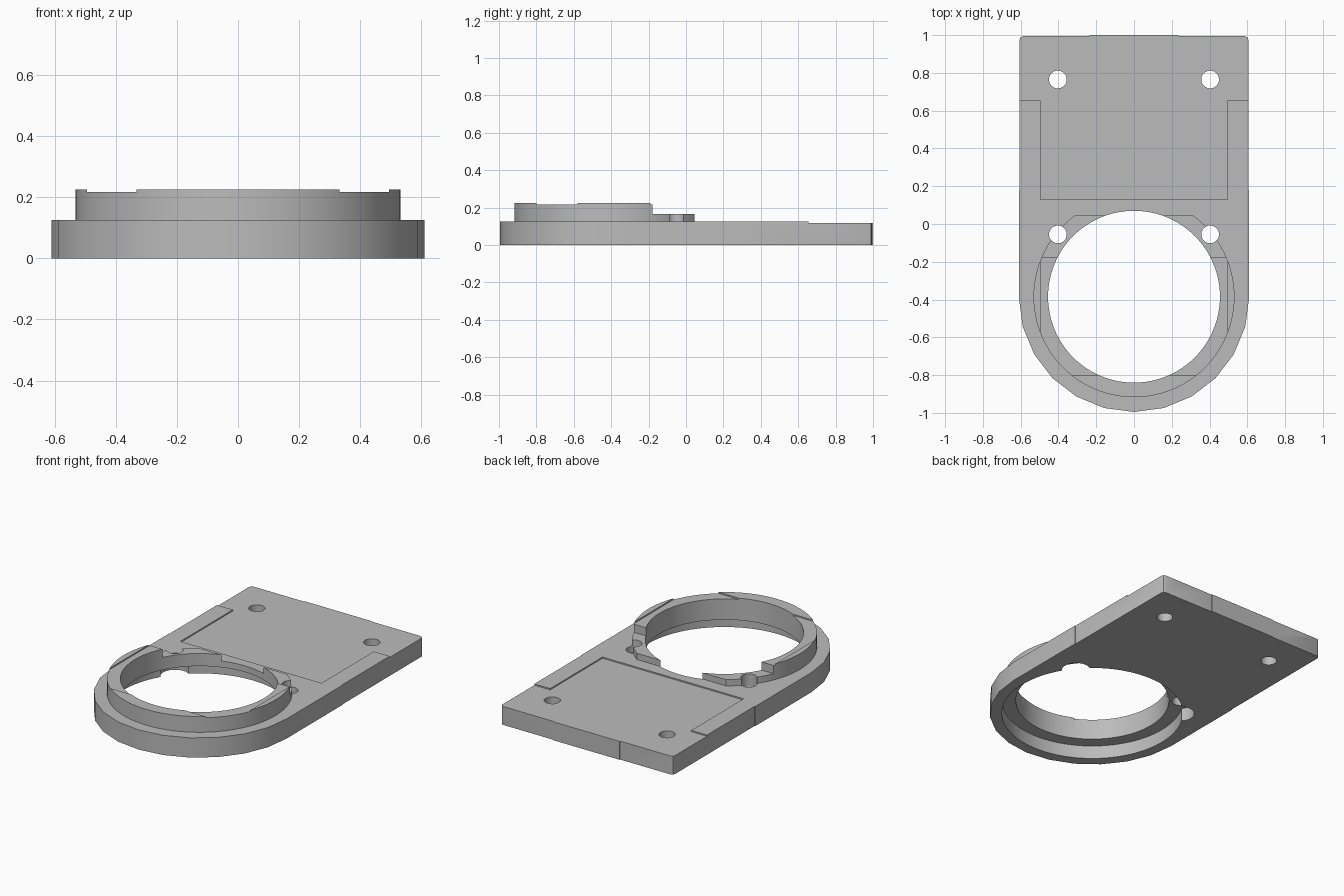
import bpy, bmesh, math

cube = bpy.data.objects.get("Cube")
if cube:
    bpy.data.objects.remove(cube, do_unlink=True)

grey = bpy.data.materials.new("plain_grey")
grey.use_nodes = True
GREY = (0.5, 0.5, 0.5, 1)
grey.diffuse_color = GREY
grey.node_tree.nodes["Principled BSDF"].inputs["Base Color"].default_value = GREY

CENTRE_Y = -0.385
BORE, COLLAR, PLATE = 0.455, 0.532, 0.61
TOP, LEDGE = 0.125, 0.085


def prism(name, outline, z0, z1):
    """Extrude a counter-clockwise outline from z0 to z1."""
    bm = bmesh.new()
    face = bm.faces.new([bm.verts.new((x, y, z0)) for x, y in outline])
    new = bmesh.ops.extrude_face_region(bm, geom=[face])["geom"]
    bmesh.ops.translate(bm, vec=(0, 0, z1 - z0),
                        verts=[v for v in new if isinstance(v, bmesh.types.BMVert)])
    bmesh.ops.recalc_face_normals(bm, faces=bm.faces)
    mesh = bpy.data.meshes.new(name)
    bm.to_mesh(mesh)
    bm.free()
    mesh.materials.append(grey)
    obj = bpy.data.objects.new(name, mesh)
    bpy.context.collection.objects.link(obj)
    return obj


def circle(x, y, r, n):
    return [(x + r * math.cos(math.tau * i / n), y + r * math.sin(math.tau * i / n))
            for i in range(n)]


def box(x0, x1, y0, y1):
    return [(x0, y0), (x1, y0), (x1, y1), (x0, y1)]


def cut(obj, outline, z0, z1):
    """Subtract a prism from the object and discard the cutter."""
    cutter = prism("cutter", outline, z0, z1)
    cutter.hide_render = True
    mod = obj.modifiers.new("cut", "BOOLEAN")
    mod.operation, mod.solver, mod.object = "DIFFERENCE", "EXACT", cutter
    graph = bpy.context.evaluated_depsgraph_get()
    mesh = bpy.data.meshes.new_from_object(obj.evaluated_get(graph))
    obj.modifiers.clear()
    obj.data = mesh
    bpy.data.objects.remove(cutter, do_unlink=True)


# Base plate: square back with small rounded corners, faceted round front
right = [(0.235, 1.0), (0.235, 0.995), (0.585, 0.995), (0.6, 0.989),
         (0.606, 0.975), (0.606, 0.18), (PLATE, 0.18)]
for i in range(12):
    a = math.radians(15 * i)
    if a < math.pi / 2:
        right.append((PLATE * math.cos(a), CENTRE_Y - PLATE * math.sin(a)))
left = [(-x, y) for x, y in reversed(right)]
outline = right + [(0, CENTRE_Y - PLATE)] + left
outline.reverse()
plate = prism("base_plate", outline, 0, TOP)

# Shallow pocket on the top and lowered back strip
cut(plate, box(-0.495, 0.495, 0.13, 1.1), 0.117, 0.3)
cut(plate, box(-0.7, 0.7, 0.655, 1.1), 0.117, 0.3)

# Main bore with a wider recess underneath
cut(plate, circle(0, CENTRE_Y, BORE, 96), -0.1, 0.4)
cut(plate, circle(0, CENTRE_Y, 0.538, 96), -0.1, LEDGE)

# Collar: ring cut straight at the back, stepped down behind the bore's middle
collar = prism("collar", circle(0, CENTRE_Y, COLLAR, 96), TOP, 0.225)
cut(collar, circle(0, CENTRE_Y, BORE, 96), 0, 0.4)
cut(collar, box(-0.7, 0.7, 0.045, 0.4), 0, 0.4)
cut(collar, box(-0.7, 0.7, -0.178, 0.4), 0.165, 0.4)
cut(collar, box(-0.495, 0.495, -0.8, 0.4), 0.217, 0.4)

# Screw holes, the front pair widened underneath
for side in (-1, 1):
    x = 0.403 * side
    cut(plate, circle(x, 0.765, 0.047, 32), -0.1, 0.4)
    cut(plate, circle(x, -0.055, 0.047, 32), -0.1, 0.4)
    cut(plate, circle(x, -0.055, 0.085, 32), -0.1, LEDGE)
    cut(collar, circle(x, -0.055, 0.047, 32), 0, 0.4)

# Smooth round walls, keep edges sharp
bpy.ops.object.select_all(action="DESELECT")
for obj in (plate, collar):
    obj.select_set(True)
bpy.context.view_layer.objects.active = plate
bpy.ops.object.shade_smooth_by_angle(angle=math.radians(30))
